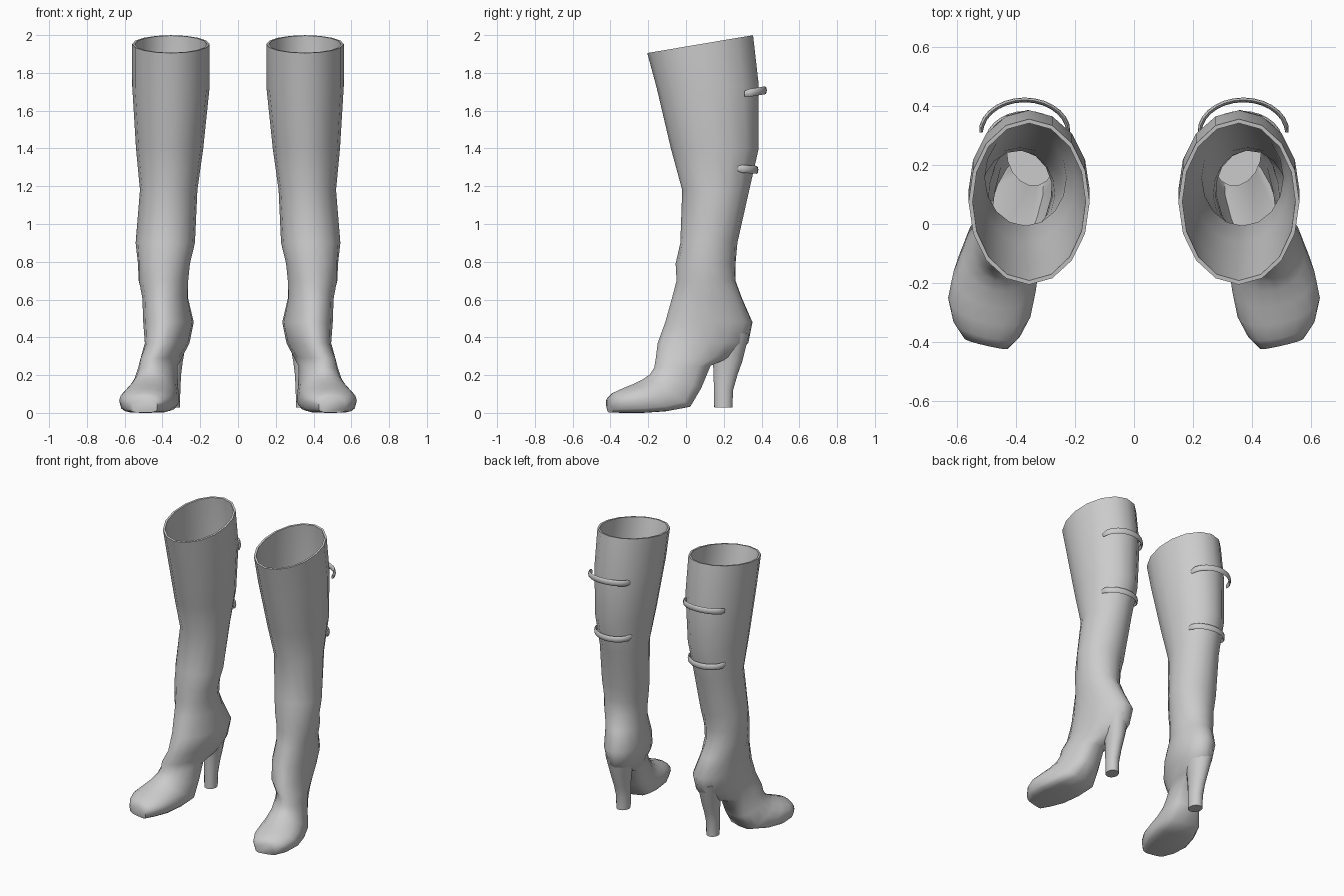
import bpy, bmesh, math
from mathutils import Vector

if "Cube" in bpy.data.objects:
    bpy.data.objects.remove(bpy.data.objects["Cube"])

SIDES = 16
grey = bpy.data.materials.new("grey leather")
grey.diffuse_color = (0.6, 0.6, 0.6, 1)
grey.use_nodes = True
grey.node_tree.nodes["Principled BSDF"].inputs["Base Color"].default_value = grey.diffuse_color

# Shaft rings: height, centre x, front y, back y, half width
SHAFT = [
    (1.905, .355, -.205, .355, .205),
    (1.72, .355, -.155, .385, .205),
    (1.40, .362, -.08, .385, .178),
    (1.18, .367, -.02, .335, .152),
    (.90, .385, -.03, .272, .157),
    (.79, .392, -.055, .262, .138),
    (.70, .395, -.05, .262, .133),
    (.605, .385, -.075, .297, .12),
    (.48, .368, -.11, .352, .13),
    (.37, .375, -.15, .33, .112),
]
# Foot rings: instep y, z, sole y, z, half width
FOOT = [
    (-.16, .29, .24, .295, .095),
    (-.168, .24, .13, .25, .095),
    (-.19, .205, .075, .13, .108),
    (-.225, .18, .01, .03, .13),
    (-.28, .152, -.11, .008, .143),
    (-.335, .13, -.23, 0, .143),
    (-.385, .107, -.33, 0, .115),
    (-.412, .08, -.40, .002, .075),
]
# Heel rings: height, front y, back y, half width
HEEL = [
    (.42, .13, .335, .085),
    (.27, .143, .297, .058),
    (.20, .146, .272, .049),
    (.12, .148, .249, .045),
    (.028, .15, .245, .043),
]


def ring(front, back, half, yaw, power=1):
    # oval from front to back point; power below 1 squares off the back half
    f, b = Vector(front), Vector(back)
    side = Vector((math.cos(yaw), math.sin(yaw), 0))
    pts = []
    for i in range(SIDES):
        t = 2 * math.pi * i / SIDES
        c, s = math.cos(t), math.sin(t)
        p = power if c < 0 else 1
        c = math.copysign(abs(c) ** p, c)
        s = math.copysign(abs(s) ** p, s)
        pts.append((f + b) / 2 + (f - b) / 2 * c + side * half * s)
    return pts


def shaft_ring(z, x, yf, yb, half):
    # the rim rises to the back, the ankle turns outward
    rise = max(0, z - 1.68) * .42
    yaw = math.radians(14) * min(1, max(0, (.9 - z) / .3))
    dx = math.sin(yaw) * (yb - yf) * .4
    return ring((x + dx, yf, z), (x - dx, yb, z + rise), half, yaw)


def foot_x(y):
    return .5 - .3 * max(0, y + .35) ** 1.3


def foot_ring(yf, zf, yb, zb, half):
    return ring((foot_x(yf), yf, zf), (foot_x(yb), yb, zb), half,
                math.radians(13), min(1, .48 + 1.4 * zb))


def heel_ring(z, yf, yb, half):
    return ring((.355, yf, z), (.343, yb, z), half, math.radians(14))


def finish(bm, name, angle):
    bmesh.ops.recalc_face_normals(bm, faces=bm.faces)
    me = bpy.data.meshes.new(name)
    bm.to_mesh(me)
    bm.free()
    me.materials.append(grey)
    ob = bpy.data.objects.new(name, me)
    bpy.context.collection.objects.link(ob)
    bpy.ops.object.select_all(action='DESELECT')
    ob.select_set(True)
    bpy.context.view_layer.objects.active = ob
    bpy.ops.object.shade_smooth_by_angle(angle=math.radians(angle))
    # second boot of the pair
    m = ob.modifiers.new("pair", 'MIRROR')
    m.use_mirror_merge = False


def loft(bm, rings):
    loops = [[bm.verts.new(p) for p in r] for r in rings]
    n = len(loops[0])
    for a, b in zip(loops, loops[1:]):
        for i in range(n):
            j = (i + 1) % n
            bm.faces.new((a[i], a[j], b[j], b[i]))
    return loops


def shrink(pts, wall):
    mid = sum(pts, Vector()) / len(pts)
    return [p - (p - mid).normalized() * wall for p in pts]


def boot():
    # lining from the insole up to the rim, then the outside down to the toe
    outer = [shaft_ring(*r) for r in SHAFT] + [foot_ring(*r) for r in FOOT]
    lining = [shrink(p, .014) for p in outer[:11]]
    bm = bmesh.new()
    loops = loft(bm, lining[::-1] + outer)
    bm.faces.new(loops[0])
    bm.faces.new(loops[-1])
    finish(bm, "boot", 55)


def heel():
    bm = bmesh.new()
    loops = loft(bm, [heel_ring(*r) for r in HEEL])
    bm.faces.new(loops[0])
    bm.faces.new(loops[-1])
    finish(bm, "heel", 55)


def strap(name, cx, half, y0, y1, z0, z1, height=.042, thick=.016):
    # half-round band standing off the back of the shaft
    bm = bmesh.new()
    rings = []
    for i in range(15):
        t = math.pi * i / 14
        c, s = math.cos(t), math.sin(t)
        mid = Vector((cx + half * c, y0 + (y1 - y0) * s, z0 + (z1 - z0) * s))
        out = Vector((c * (y1 - y0), s * half, 0)).normalized() * thick / 2
        up = Vector((0, 0, height / 2))
        k = .7 if i in (0, 14) else 1
        rings.append([mid + (out * math.cos(a) + up * math.sin(a)) * k
                      for a in (j * math.pi / 4 for j in range(8))])
    loops = loft(bm, rings)
    bm.faces.new(loops[0])
    bm.faces.new(loops[-1])
    finish(bm, name, 60)


boot()
heel()
strap("upper_strap", .37, .148, .31, .42, 1.69, 1.708)
strap("lower_strap", .365, .132, .275, .375, 1.293, 1.287)
